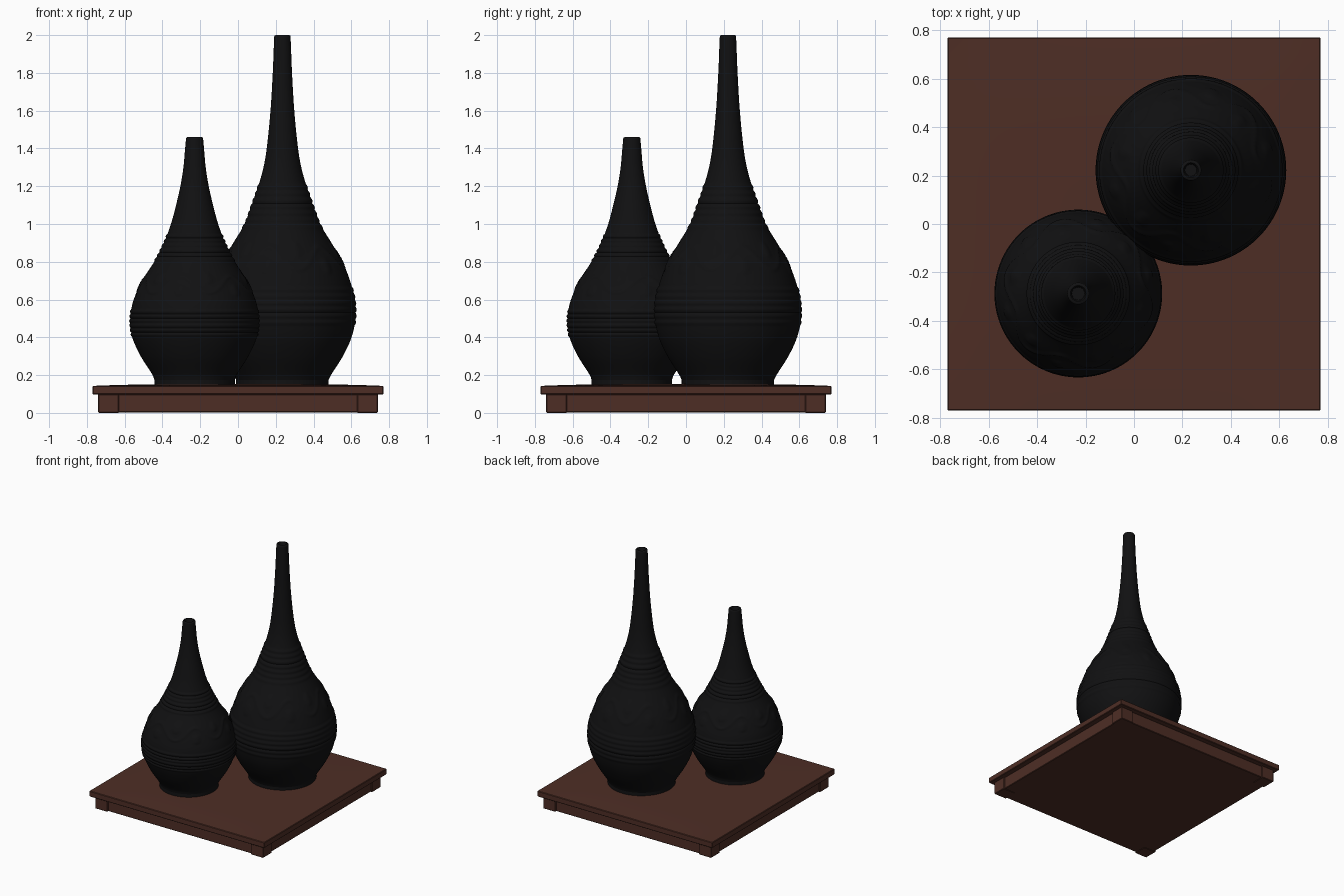
import bpy, bmesh, math

if "Cube" in bpy.data.objects:
    bpy.data.objects.remove(bpy.data.objects["Cube"])

def material(name, rgb):
    m = bpy.data.materials.new(name)
    m.diffuse_color = (*rgb, 1)
    m.use_nodes = True
    m.node_tree.nodes["Principled BSDF"].inputs["Base Color"].default_value = m.diffuse_color
    return m

WOOD = material("dark brown wood", (0.076, 0.027, 0.0185))
BLACK = material("black glaze", (0.0055, 0.0055, 0.006))

def finish(bm, name, mat, smooth=None):
    bmesh.ops.recalc_face_normals(bm, faces=bm.faces)
    me = bpy.data.meshes.new(name)
    bm.to_mesh(me)
    bm.free()
    me.materials.append(mat)
    ob = bpy.data.objects.new(name, me)
    bpy.context.collection.objects.link(ob)
    if smooth:
        bpy.ops.object.select_all(action='DESELECT')
        ob.select_set(True)
        bpy.context.view_layer.objects.active = ob
        bpy.ops.object.shade_smooth_by_angle(angle=math.radians(smooth))
    return ob

def box(name, x, y, z0, z1, sx, sy, bevel=0.004):
    bm = bmesh.new()
    bmesh.ops.create_cube(bm, size=1)
    for v in bm.verts:
        v.co = (x + v.co.x * sx, y + v.co.y * sy, z0 + (v.co.z + 0.5) * (z1 - z0))
    bmesh.ops.bevel(bm, geom=bm.edges[:], offset=bevel, segments=1, affect='EDGES')
    return finish(bm, name, WOOD)

# Plinth: recessed body, four corner posts, overhanging slab
box("plinth_apron", 0, 0, 0.003, 0.10, 1.46, 1.46)
for sx in (-1, 1):
    for sy in (-1, 1):
        box("corner_post", sx * 0.685, sy * 0.685, 0, 0.10, 0.11, 0.11)
box("plinth_slab", 0, 0, 0.098, 0.143, 1.54, 1.54)

# Slightly domed top panel
bm = bmesh.new()
bmesh.ops.create_grid(bm, x_segments=24, y_segments=24, size=0.765)
for v in bm.verts:
    u, w = v.co.x / 0.765, v.co.y / 0.765
    v.co.z = 0.143 + 0.009 * (1 - u ** 4) * (1 - w ** 4)
finish(bm, "plinth_top_panel", WOOD, 40)

def spline(pts, z):
    """Smooth radius at height z through (z, r) points (Hermite)."""
    i = max(k for k in range(len(pts) - 1) if pts[k][0] <= z or k == 0)
    def slope(k):
        a, b = pts[max(k - 1, 0)], pts[min(k + 1, len(pts) - 1)]
        return (b[1] - a[1]) / (b[0] - a[0])
    (z0, r0), (z1, r1) = pts[i], pts[i + 1]
    h = z1 - z0
    t = (z - z0) / h
    return ((2*t**3 - 3*t**2 + 1) * r0 + (t**3 - 2*t**2 + t) * h * slope(i)
            + (3*t**2 - 2*t**3) * r1 + (t**3 - t**2) * h * slope(i + 1))

def vase(name, cx, cy, pts, bands, pitch, vine, foot):
    top, n = pts[-1][0], 128
    zs = [pts[0][0] + (top - pts[0][0]) * i / 220 for i in range(221)]
    bm = bmesh.new()
    rings = []

    def ring(z, rad):
        rings.append([bm.verts.new((cx + rad(a) * math.cos(a), cy + rad(a) * math.sin(a), z))
                      for a in (2 * math.pi * k / n for k in range(n))])

    # Straight foot ring
    ring(0.145, lambda a: foot)
    ring(pts[0][0], lambda a: foot)
    for z in zs:
        r = spline(pts, z)
        # Turned ridges
        for lo, hi in bands:
            if lo <= z <= hi:
                r += 0.007 * abs(math.sin(math.pi * (z - lo) / pitch)) - 0.002

        # Low relief vine with leaves around the shoulder
        def rad(a, r=r, z=z):
            v = (z - vine[0]) / vine[1]
            if abs(v) > 1:
                return r
            stem = 1 - abs(v - 0.55 * math.sin(6 * a)) / 0.18
            leaf = 1 - (abs(v + 0.4 * math.sin(6 * a)) / 0.45) ** 2 - math.cos(6 * a) ** 2 * 3
            return r + 0.006 * min(1, max(0, stem, leaf * 1.5))
        ring(z, rad)
    # Rounded lip and shallow mouth
    rt = pts[-1][1]
    for dr, dz in ((0.003, 0.004), (0.012, 0.005), (0.017, 0.0), (0.019, -0.05)):
        ring(top + dz, lambda a, d=dr: rt - d)
    for a, b in zip(rings, rings[1:]):
        for k in range(n):
            bm.faces.new((a[k], a[(k + 1) % n], b[(k + 1) % n], b[k]))
    bm.faces.new(rings[0])
    bm.faces.new(rings[-1])
    finish(bm, name, BLACK, 50)

# Tall vase at the back right, short vase at the front left
vase("tall_vase", 0.235, 0.222,
     [(0.175, 0.245), (0.2, 0.257), (0.3, 0.32), (0.4, 0.366), (0.5, 0.387), (0.6, 0.384),
      (0.7, 0.358), (0.8, 0.318), (0.9, 0.26), (1.0, 0.2), (1.1, 0.163), (1.2, 0.128),
      (1.3, 0.1), (1.4, 0.083), (1.6, 0.063), (1.8, 0.051), (1.95, 0.045), (1.995, 0.043)],
     [(0.46, 0.672), (0.97, 1.21)], 0.035, (0.82, 0.11), 0.245)
vase("short_vase", -0.23, -0.287,
     [(0.175, 0.213), (0.2, 0.222), (0.3, 0.285), (0.4, 0.33), (0.47, 0.341), (0.53, 0.338),
      (0.6, 0.322), (0.7, 0.278), (0.8, 0.214), (0.9, 0.163), (1.0, 0.125), (1.1, 0.098),
      (1.2, 0.075), (1.3, 0.059), (1.4, 0.05), (1.455, 0.045)],
     [(0.4, 0.55), (0.8, 0.95)], 0.025, (0.68, 0.08), 0.213)
